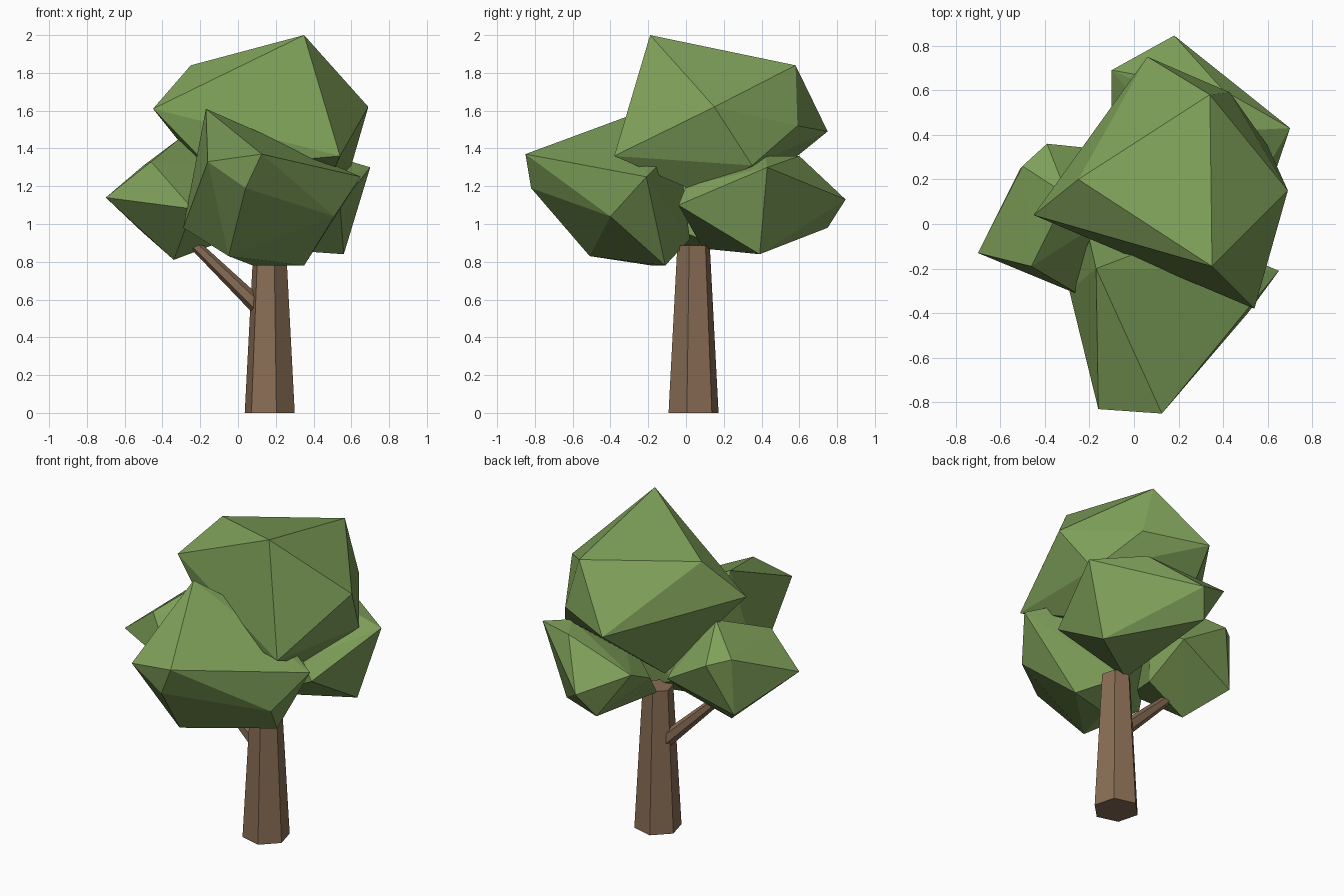
import bpy, bmesh, math
from mathutils import Vector

if "Cube" in bpy.data.objects:
    bpy.data.objects.remove(bpy.data.objects["Cube"])


def material(name, rgb):
    m = bpy.data.materials.new(name)
    m.diffuse_color = (*rgb, 1)
    m.use_nodes = True
    m.node_tree.nodes["Principled BSDF"].inputs["Base Color"].default_value = m.diffuse_color
    return m


LEAF = material("leaf_green", (0.21, 0.35, 0.10))
BARK = material("bark_brown", (0.25, 0.155, 0.09))


def finish(name, bm, mat):
    bmesh.ops.recalc_face_normals(bm, faces=bm.faces)
    me = bpy.data.meshes.new(name)
    bm.to_mesh(me)
    bm.free()
    me.materials.append(mat)
    ob = bpy.data.objects.new(name, me)
    bpy.context.collection.objects.link(ob)
    return ob


def clump(name, points):
    """Faceted leaf clump: convex hull around a few corner points."""
    bm = bmesh.new()
    for p in points:
        bm.verts.new(p)
    bmesh.ops.convex_hull(bm, input=bm.verts)
    loose = [v for v in bm.verts if not v.link_faces]
    bmesh.ops.delete(bm, geom=loose, context='VERTS')
    finish(name, bm, LEAF)


def limb(name, start, end, r0, r1, sides, turn):
    """Tapered prism between two points."""
    a, b = Vector(start), Vector(end)
    rot = Vector((0, 0, 1)).rotation_difference(b - a)
    bm = bmesh.new()
    rings = []
    for c, r in ((a, r0), (b, r1)):
        rings.append([bm.verts.new(c + rot @ Vector((r * math.cos(t), r * math.sin(t), 0)))
                      for t in (math.radians(turn) + i * math.tau / sides for i in range(sides))])
    for i in range(sides):
        j = (i + 1) % sides
        bm.faces.new((rings[0][i], rings[0][j], rings[1][j], rings[1][i]))
    bm.faces.new(rings[0][::-1])
    bm.faces.new(rings[1])
    finish(name, bm, BARK)


# trunk and side branch
limb("trunk", (0.168, 0.04, 0), (0.168, 0.04, 0.885), 0.137, 0.089, 6, -15)
limb("branch", (0.10, 0.045, 0.57), (-0.25, 0.03, 0.91), 0.045, 0.028, 6, 0)

# top crown
clump("crown_top", [
    (0.35, -0.19, 2.0), (-0.25, 0.20, 1.84), (0.34, 0.58, 1.84), (-0.45, 0.04, 1.61),
    (0.69, 0.15, 1.62), (0.54, -0.38, 1.36), (0.06, 0.75, 1.49), (0.43, 0.59, 1.52),
    (0.60, 0.35, 1.31), (-0.05, 0.28, 1.11), (0.45, 0.08, 1.16), (-0.15, -0.05, 1.30)])

# front crown
clump("crown_front", [
    (0.125, -0.85, 1.37), (-0.16, -0.83, 1.33), (0.04, -0.82, 1.19), (-0.17, -0.20, 1.61),
    (0.65, -0.21, 1.25), (0.51, -0.40, 1.04), (0.35, -0.11, 0.78), (0.08, -0.18, 0.78),
    (-0.05, -0.51, 0.83), (-0.29, -0.30, 0.98), (0.10, 0.02, 0.92), (-0.20, -0.07, 1.30),
    (0.25, -0.04, 1.42)])

# left crown
clump("crown_left", [
    (-0.70, -0.13, 1.14), (-0.46, -0.19, 1.33), (-0.30, 0.13, 1.46), (-0.50, 0.26, 1.31),
    (-0.39, 0.36, 1.28), (-0.10, 0.33, 1.11), (-0.51, 0.25, 0.96), (-0.34, 0.03, 0.81),
    (-0.24, -0.32, 1.08), (-0.05, 0.08, 0.92), (-0.08, 0.05, 1.30)])

# rear right crown
clump("crown_rear", [
    (0.18, 0.845, 1.13), (0.10, 0.75, 0.98), (-0.10, 0.69, 1.27), (0.70, 0.43, 1.30),
    (0.56, 0.39, 0.84), (0.40, 0.60, 1.36), (0.50, 0.42, 1.36), (0.54, -0.04, 1.10),
    (0.45, 0.00, 1.20), (0.14, 0.09, 0.87), (-0.10, 0.50, 1.18)])
